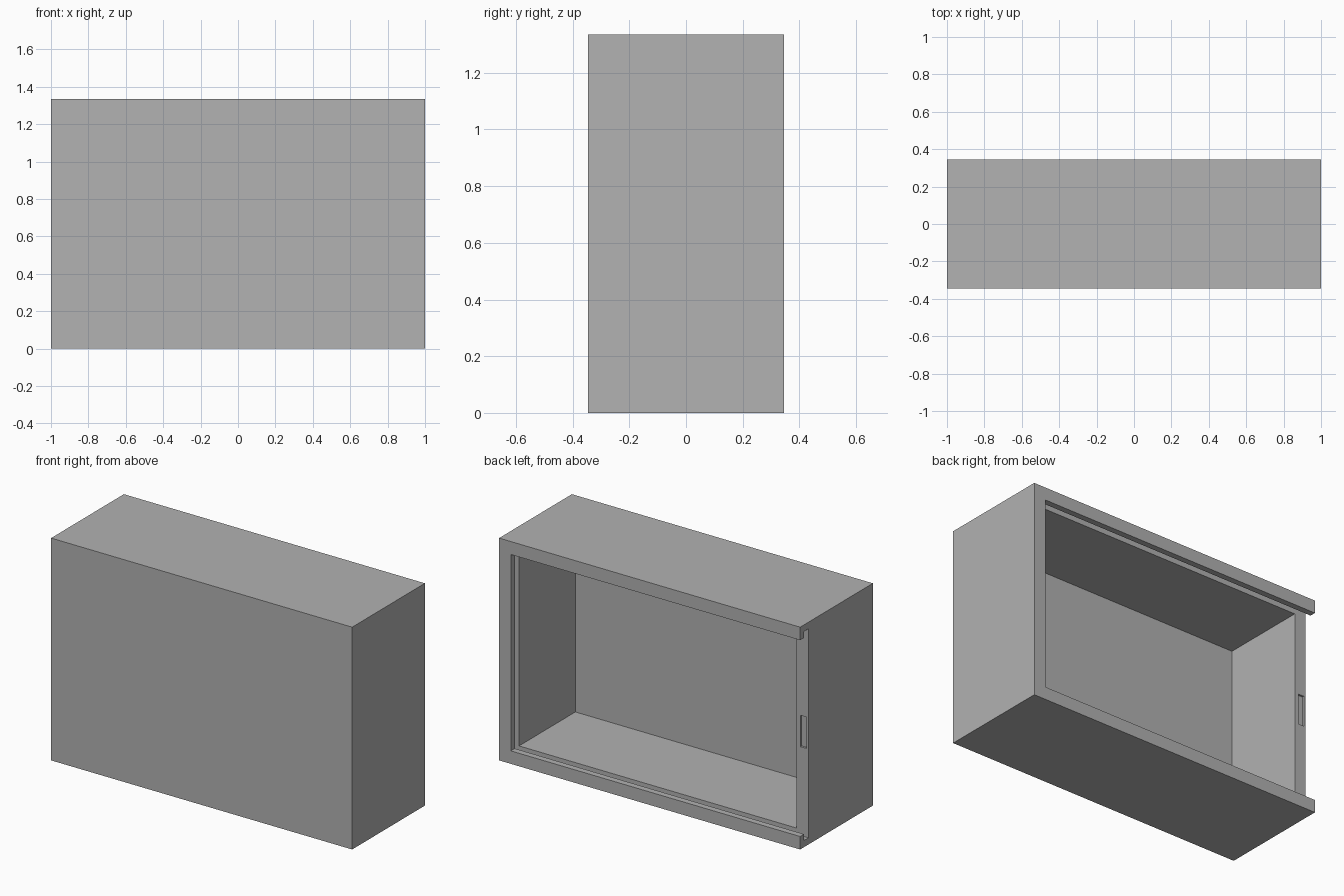
import bpy

old = bpy.data.objects.get("Cube")
if old:
    bpy.data.objects.remove(old, do_unlink=True)

W, D, H = 1.0, 0.345, 1.335      # half width, half depth, height
WALL = 0.078                     # wall thickness and depth of the lid ledge
SLOT = 0.04                      # wall left outside the lid groove
LEDGE = D - WALL                 # plane the sliding lid rests on
LIP = D - 0.037                  # underside of the retaining lip

grey = bpy.data.materials.new("plain grey")
grey.use_nodes = True
colour = (0.445, 0.445, 0.445, 1)
grey.diffuse_color = colour
grey.node_tree.nodes["Principled BSDF"].inputs["Base Color"].default_value = colour


def box(name, x, y, z):
    """Box spanning the given (low, high) ranges."""
    bpy.ops.mesh.primitive_cube_add(size=1, location=[sum(r) / 2 for r in (x, y, z)])
    ob = bpy.context.object
    ob.name = name
    ob.scale = [r[1] - r[0] for r in (x, y, z)]
    bpy.ops.object.transform_apply(location=True, rotation=False, scale=True)
    ob.data.materials.append(grey)
    return ob


body = box("box_body", (-W, W), (-D, D), (0, H))

cutters = [
    # storage space
    box("cavity_cutter", (WALL - W, W - WALL), (WALL - D, LEDGE + 0.02), (WALL, H - WALL)),
    # undercut groove for the sliding lid, open at one end
    box("groove_cutter", (-W - 0.1, W - SLOT), (LEDGE, LIP), (SLOT, H - SLOT)),
    # opening between the retaining lips
    box("mouth_cutter", (-W - 0.1, W - WALL), (LIP - 0.01, D + 0.1), (WALL, H - WALL)),
    # catch notch in the end ledge
    box("notch_cutter", (-0.987, -0.947), (LEDGE - 0.012, LEDGE + 0.02),
        (H / 2 - 0.094, H / 2 + 0.094)),
]

bpy.context.view_layer.objects.active = body
for cutter in cutters:
    cutter.hide_render = True
    cut = body.modifiers.new(cutter.name, "BOOLEAN")
    cut.operation = "DIFFERENCE"
    cut.solver = "EXACT"
    cut.object = cutter
    bpy.ops.object.modifier_apply(modifier=cut.name)
    bpy.data.objects.remove(cutter, do_unlink=True)
